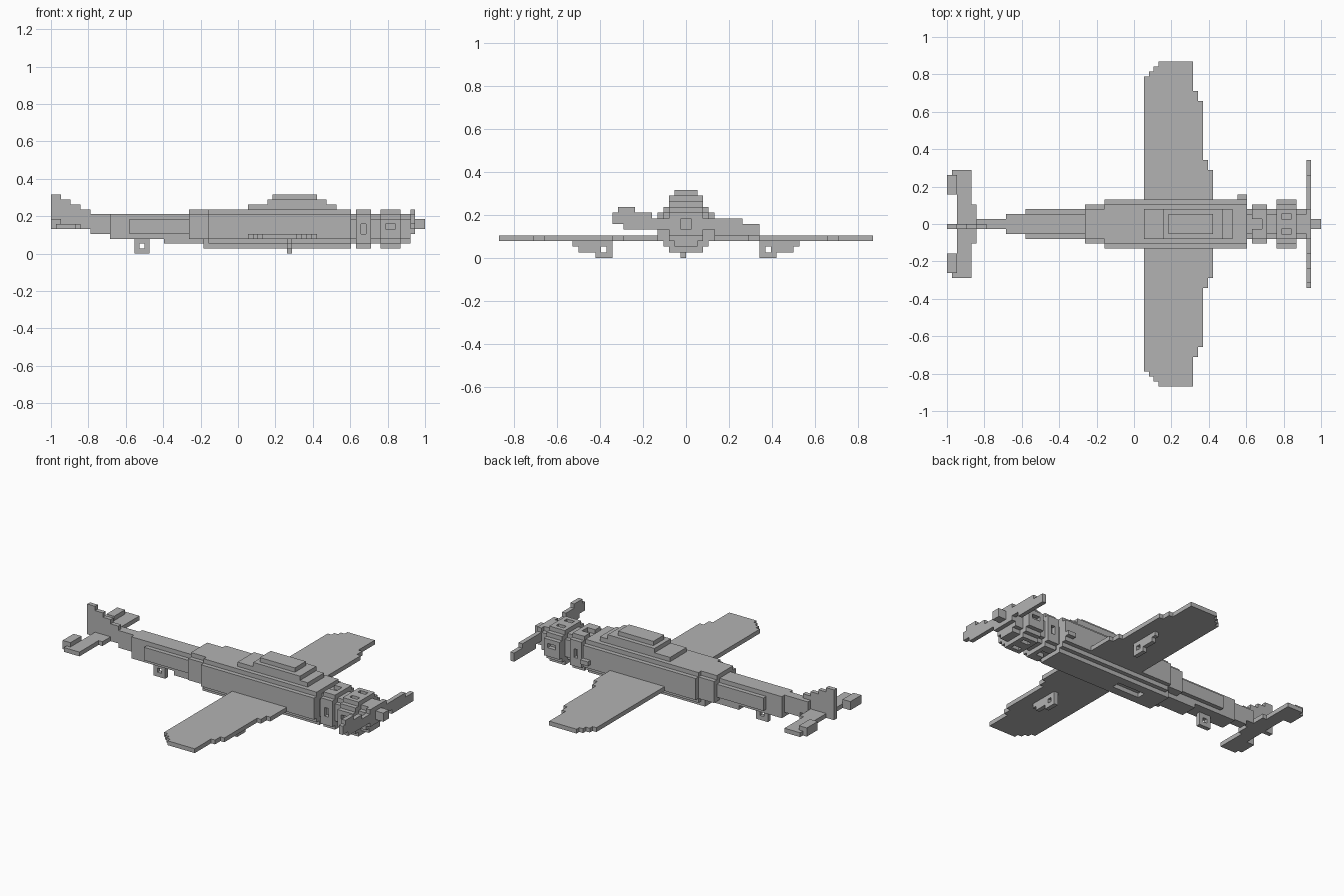
import bpy, bmesh
from mathutils import Vector

if "Cube" in bpy.data.objects:
    bpy.data.objects.remove(bpy.data.objects["Cube"], do_unlink=True)

CELL = 2 / 76
ORIGIN = Vector((-1, 0, 0))

grey = bpy.data.materials.new("plain grey")
grey.use_nodes = True
grey.diffuse_color = (0.45, 0.45, 0.45, 1)
grey.node_tree.nodes["Principled BSDF"].inputs["Base Color"].default_value = (0.45, 0.45, 0.45, 1)


def block(x0, x1, y0, y1, z0, z1):
    """Set of grid cells filling a box."""
    return {(x, y, z) for x in range(x0, x1) for y in range(y0, y1) for z in range(z0, z1)}


def slab(x0, x1, half, z0, z1):
    """Box centred on the plane of symmetry."""
    return block(x0, x1, -half, half, z0, z1)


def pair(x0, x1, y0, y1, z0, z1):
    """Box and its mirror image."""
    return block(x0, x1, y0, y1, z0, z1) | block(x0, x1, -y1, -y0, z0, z1)


def build(name, cells):
    """Make the stepped outer skin of a set of cells."""
    bm = bmesh.new()
    corners = {}

    def corner(p):
        if p not in corners:
            corners[p] = bm.verts.new(ORIGIN + Vector(p) * CELL)
        return corners[p]

    for c in sorted(cells):
        for axis in range(3):
            u, v = (axis + 1) % 3, (axis + 2) % 3
            for side in (0, 1):
                n = list(c)
                n[axis] += 2 * side - 1
                if tuple(n) in cells:
                    continue
                ring = []
                for du, dv in ((0, 0), (1, 0), (1, 1), (0, 1)):
                    p = list(c)
                    p[axis] += side
                    p[u] += du
                    p[v] += dv
                    ring.append(corner(tuple(p)))
                bm.faces.new(ring if side else ring[::-1])
    bmesh.ops.dissolve_limit(bm, angle_limit=0.01, verts=bm.verts, edges=bm.edges)
    mesh = bpy.data.meshes.new(name)
    bm.to_mesh(mesh)
    bm.free()
    mesh.materials.append(grey)
    bpy.context.collection.objects.link(bpy.data.objects.new(name, mesh))


# Rear fuselage, tapering to the tail
build("rear_fuselage",
      slab(6, 12, 1, 5, 8) | slab(8, 12, 1, 4, 8) | slab(12, 28, 2, 3, 8)
      | slab(16, 28, 3, 4, 7) | slab(23, 31, 2, 2, 3)
      | slab(28, 32, 4, 3, 8) | slab(28, 32, 3, 3, 9))

# Main fuselage with a shallow belly recess and a side scoop
body = (slab(32, 61, 5, 3, 8) | slab(32, 61, 4, 2, 9) | slab(31, 61, 3, 1, 9))
body -= slab(36, 43, 1, 1, 2)
build("main_fuselage", body | block(59, 61, 5, 6, 4, 5))

# Stepped canopy
build("canopy", slab(40, 58, 3, 9, 10) | slab(44, 56, 3, 10, 11) | slab(45, 54, 2, 11, 12))

# Engine: core, cylinder ring and cowling with small openings
build("engine_core", slab(61, 73, 3, 3, 7) | slab(61, 73, 2, 2, 8))
ring = slab(62, 65, 4, 2, 8) | slab(62, 65, 3, 1, 9)
ring -= slab(62, 64, 1, 8, 9) | slab(62, 64, 1, 1, 2) | pair(63, 64, 3, 4, 4, 6)
build("cylinder_ring", ring)
cowling = slab(67, 71, 5, 3, 7) | slab(67, 71, 4, 2, 8) | slab(67, 71, 3, 1, 9)
for z in (1, 8):
    cowling -= pair(68, 70, 1, 2, z, z + 1)
cowling -= pair(68, 70, 4, 5, 5, 6)
build("cowling", cowling)

# Wing: one flat plate, each row ending at its own span
wing = set()
for x in range(40, 54):
    span = 33
    for limit, reach in ((50, 27), (51, 25), (52, 13), (53, 11)):
        if x >= limit:
            span = reach
    if x < 43:
        span = x - 10
    wing |= slab(x, x + 1, span, 3, 4)
build("wing", wing)

# Tail fin and tailplane with raised elevators
fin = set()
for step in range(4):
    fin |= block(2 * step, 2 * step + 2, -1, 0, 5, 12 - step)
build("tail_fin", fin)
build("tailplane", slab(2, 6, 4, 5, 6) | slab(2, 5, 10, 5, 6)
      | pair(1, 5, 10, 11, 5, 6) | pair(0, 2, 6, 10, 5, 7))

# Propeller and spinner
build("propeller",
      block(73, 74, -13, -9, 6, 8) | block(73, 74, -12, -9, 8, 9)
      | block(73, 74, -11, -6, 5, 8) | block(73, 74, -6, 6, 5, 7)
      | slab(73, 74, 3, 4, 8) | block(73, 74, 5, 10, 4, 7) | block(73, 74, 10, 13, 4, 6))
build("spinner", slab(74, 76, 1, 5, 7))

# Landing gear
build("main_gear", (pair(48, 49, 13, 16, 0, 3) | pair(48, 49, 16, 19, 1, 3)
                    | pair(48, 49, 19, 20, 2, 3)) - pair(48, 49, 14, 15, 1, 2))
build("tail_gear", block(17, 20, -1, 0, 0, 3) - block(18, 19, -1, 0, 1, 2))
